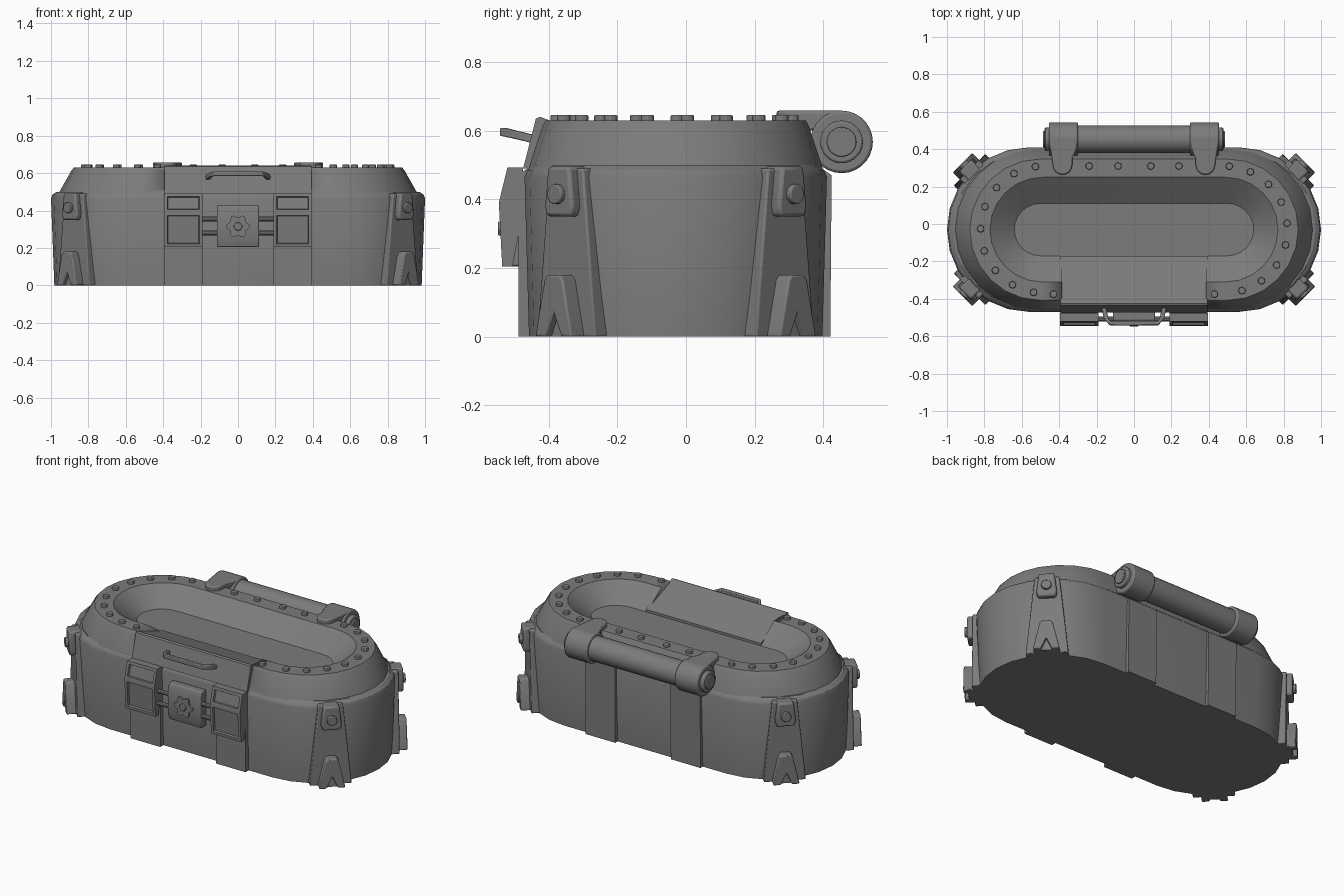
import bpy, bmesh, math
from mathutils import Matrix, Vector

if "Cube" in bpy.data.objects:
    bpy.data.objects.remove(bpy.data.objects["Cube"], do_unlink=True)

GREY = (0.2, 0.2, 0.2, 1)
mat = bpy.data.materials.new("grey_metal")
mat.use_nodes = True
mat.diffuse_color = GREY
mat.node_tree.nodes["Principled BSDF"].inputs["Base Color"].default_value = GREY
CY = -0.03  # centre line of the case in y


def finish(name, bm, bevel=0.0, matrix=None, smooth=True):
    bmesh.ops.recalc_face_normals(bm, faces=bm.faces)
    if matrix:
        bm.transform(matrix)
    mesh = bpy.data.meshes.new(name)
    bm.to_mesh(mesh)
    bm.free()
    mesh.materials.append(mat)
    obj = bpy.data.objects.new(name, mesh)
    bpy.context.collection.objects.link(obj)
    if bevel:
        mod = obj.modifiers.new("soft_edges", "BEVEL")
        mod.width, mod.segments, mod.limit_method = bevel, 2, "ANGLE"
    if smooth:
        bpy.ops.object.select_all(action="DESELECT")
        obj.select_set(True)
        bpy.context.view_layer.objects.active = obj
        bpy.ops.object.shade_smooth_by_angle(angle=math.radians(30))
    return obj


def prism_mesh(pts, lo, hi, axis):
    """Extrude a flat outline along an axis."""
    place = {"x": lambda a, b, t: (t, a, b),
             "y": lambda a, b, t: (a, t, b),
             "z": lambda a, b, t: (a, b, t)}[axis]
    bm = bmesh.new()
    ends = [[bm.verts.new(place(a, b, t)) for a, b in pts] for t in (lo, hi)]
    for ring in ends:
        bm.faces.new(ring)
    n = len(pts)
    for i in range(n):
        j = (i + 1) % n
        bm.faces.new((ends[0][i], ends[0][j], ends[1][j], ends[1][i]))
    return bm


def prism(name, pts, lo, hi, axis, bevel=0.0, matrix=None):
    return finish(name, prism_mesh(pts, lo, hi, axis), bevel, matrix)


def rect(a0, a1, b0, b1):
    return [(a0, b0), (a1, b0), (a1, b1), (a0, b1)]


def circle(r, n, a=0.0, b=0.0):
    return [(a + r * math.cos(math.tau * i / n), b + r * math.sin(math.tau * i / n))
            for i in range(n)]


def stadium(half, r, steps=12):
    pts = []
    for side, start in ((1, -90), (-1, 90)):
        for i in range(steps + 1):
            t = math.radians(start + 180 * i / steps)
            pts.append((side * half + r * math.cos(t), CY + r * math.sin(t)))
    return pts


def loft(name, rings):
    """Stack stadium rings of (half straight length, radius, z)."""
    bm = bmesh.new()
    loops = [[bm.verts.new((x, y, z)) for x, y in stadium(h, r)] for h, r, z in rings]
    for low, high in zip(loops, loops[1:]):
        for i in range(len(low)):
            j = (i + 1) % len(low)
            bm.faces.new((low[i], low[j], high[j], high[i]))
    bm.faces.new(loops[0])
    bm.faces.new(loops[-1])
    return finish(name, bm)


# Case body and dished lid
loft("case_body", [(.555, .427, 0), (.56, .44, .465), (.56, .432, .485), (.555, .415, .5)])
lid = loft("lid", [(.53, .428, .49), (.53, .425, .5), (.503, .387, .615), (.5, .378, .63),
                   (.49, .28, .63), (.5, .14, .53)])

# Notch in the lid for the front flap
notch = prism("lid_notch_cutter", rect(-.385, .385, -.6, -.18), .515, .8, "z")
notch.hide_render = True
notch.hide_set(True)
cut = lid.modifiers.new("notch", "BOOLEAN")
cut.object, cut.operation, cut.solver = notch, "DIFFERENCE", "EXACT"
prism("front_flap", [(-.474, .49), (-.437, .635), (-.425, .64), (-.17, .545), (-.17, .5)],
      -.393, .393, "x")

# Front and back body plates
for s in (-1, 1):
    x0, x1 = sorted((s * .19, s * .393))
    prism("front_plate", [(-.45, 0), (-.488, 0), (-.488, .47), (-.45, .5)], x0, x1, "x")
    prism("back_plate", [(.38, 0), (.42, 0), (.424, .47), (.38, .5)], x0, x1, "x")

# Latch plates with two sunken windows each
LATCH = [(-.475, .492), (-.52, .492), (-.545, .39), (-.535, .205), (-.505, .205), (-.475, .36)]
for s in (-1, 1):
    x0, x1 = sorted((s * .19, s * .395))
    bm = prism_mesh(LATCH, x0, x1, "x")
    bmesh.ops.recalc_face_normals(bm, faces=bm.faces)
    fronts = [f for f in bm.faces if f.normal.y < -.9]
    bmesh.ops.inset_individual(bm, faces=fronts, thickness=.024, depth=0)
    bmesh.ops.inset_individual(bm, faces=fronts, thickness=.005, depth=-.012)
    finish("latch_plate", bm)

# Rods and central clasp
for z in (.355, .28):
    prism("latch_rod", circle(.013, 10, -.508, z), -.2, .2, "x")
prism("clasp", [(-.47, .43), (-.515, .43), (-.528, .4), (-.528, .25), (-.515, .205), (-.47, .205)],
      -.112, .112, "x", .006)
flower = []
for i in range(48):
    t = math.tau * i / 48
    r = .056 + .009 * math.cos(6 * t)
    flower.append((r * math.cos(t), .315 + r * math.sin(t)))
prism("clasp_rosette", flower, -.538, -.52, "y")
prism("clasp_hub", circle(.024, 6, 0, .315), -.547, -.53, "y", .003)

# Front pull handle
bm = bmesh.new()
path = [(-.165, -.43), (-.15, -.5), (-.13, -.53), (.13, -.53), (.15, -.5), (.165, -.43)]
loops = []
for i, (x, y) in enumerate(path):
    before, after = Vector(path[max(i - 1, 0)]), Vector(path[min(i + 1, 5)])
    d = (after - before).normalized()
    z = .572 - (y + .43) * .24
    loops.append([bm.verts.new((x - d.y * o, y + d.x * o, z + h))
                  for o, h in rect(-.012, .012, -.012, .012)])
for a, b in zip(loops, loops[1:]):
    for i in range(4):
        j = (i + 1) % 4
        bm.faces.new((a[i], a[j], b[j], b[i]))
bm.faces.new(loops[0])
bm.faces.new(loops[-1])
finish("pull_handle", bm, .004)

# Rear roller with collars, caps and arms
HY, HZ = .453, .567
prism("roller_tube", circle(.074, 28, HY, HZ), -.32, .32, "x")
for s in (-1, 1):
    for name, r, a, b, bev in (("roller_collar", .091, .3, .455, .008),
                               ("roller_cap", .062, .44, .478, .006),
                               ("roller_cap_disc", .043, .46, .487, .003)):
        lo, hi = sorted((s * a, s * b))
        prism(name, circle(r, 28, HY, HZ), lo, hi, "x", bev)
    arm = [(.455, .46), (.3, .46), (.31, .39), (.33, .35)]
    arm += [(.382 - .052 * math.cos(math.pi * i / 8), .315 - .052 * math.sin(math.pi * i / 8))
            for i in range(9)]
    arm += [(.442, .37)]
    prism("roller_arm", [(s * x, y) for x, y in arm], .6, .658, "z", .008)

# Rim bolts
spots = [(x, .31) for x in (-.24, -.085, .09, .24)] + [(-.43, -.375), (.43, -.375)]
for side, start, step in ((-1, 98, 20.3), (1, 85, -19.8)):
    for k in range(9):
        t = math.radians(start + step * k)
        spots.append((side * .48 + .34 * math.cos(t), CY + .34 * math.sin(t)))
for x, y in spots:
    prism("rim_bolt", circle(.02, 8, x, y), .62, .645, "z", .003)

# Corner ribs, brackets, bolts and feet
for sx in (-1, 1):
    for sy in (-1, 1):
        turn = math.atan2(sy, sx) + math.pi / 2
        m = Matrix.Translation((sx * .56, CY, 0)) @ Matrix.Rotation(turn, 4, "Z")
        prism("corner_rib", [(-.12, 0), (.12, 0), (.07, .49), (-.07, .49)],
              -.452, -.38, "y", .006, m)
        prism("corner_bracket", [(-.05, .35), (.05, .35), (.058, .38), (.044, .495), (-.044, .495),
                                 (-.058, .38)], -.485, -.4, "y", .01, m)
        prism("corner_bolt", circle(.029, 16, 0, .415), -.502, -.48, "y", .004, m)
        prism("corner_foot", [(-.075, 0), (-.032, 0), (0, .07), (.032, 0), (.075, 0),
                              (.038, .165), (.025, .18), (-.025, .18), (-.038, .165)],
              -.505, -.43, "y", .006, m)
        prism("foot_core", [(-.04, 0), (.04, 0), (0, .09)], -.48, -.43, "y", 0, m)
